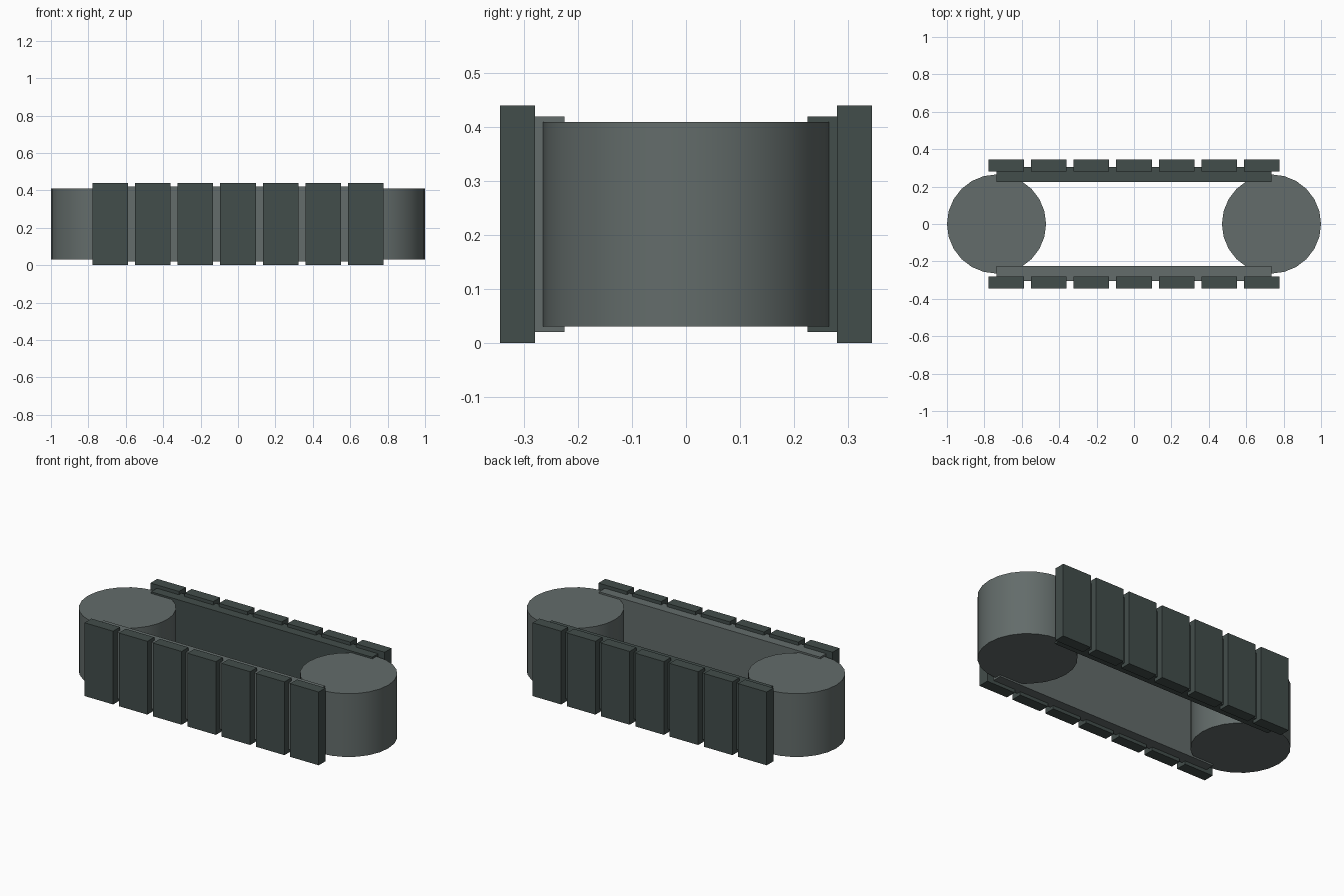
import bpy

if "Cube" in bpy.data.objects:
    bpy.data.objects.remove(bpy.data.objects["Cube"])

R, CX = 0.265, 0.735          # wheel radius and wheel centre offset
MID_Z = 0.22


def material(name, rgb):
    m = bpy.data.materials.new(name)
    m.diffuse_color = (*rgb, 1)
    m.use_nodes = True
    m.node_tree.nodes["Principled BSDF"].inputs["Base Color"].default_value = m.diffuse_color
    return m


light = material("worn_metal", (0.125, 0.15, 0.145))
dark = material("dark_rubber", (0.055, 0.075, 0.07))


def box(name, center, size, mat):
    bpy.ops.mesh.primitive_cube_add(size=1, location=center)
    ob = bpy.context.object
    ob.name = name
    ob.scale = size
    bpy.ops.object.transform_apply(location=False, rotation=False, scale=True)
    ob.data.materials.append(mat)
    return ob


# End drums
for side, x in (("left", -CX), ("right", CX)):
    bpy.ops.mesh.primitive_cylinder_add(vertices=24, radius=R, depth=0.38,
                                        location=(x, 0, MID_Z))
    drum = bpy.context.object
    drum.name = side + "_drum"
    drum.data.materials.append(light)
    bpy.ops.object.shade_smooth_by_angle()

for side, s, mat in (("front", -1, light), ("back", 1, dark)):
    # Straight belt run
    box(side + "_belt", (0, s * R, MID_Z), (2 * CX, 0.08, 0.40), mat)
    # Tread pads
    for i in range(7):
        x = -0.683 + i * 1.366 / 6
        box(f"{side}_tread_{i + 1}", (x, s * 0.3125, MID_Z),
            (0.19, 0.065, 0.44), dark)
